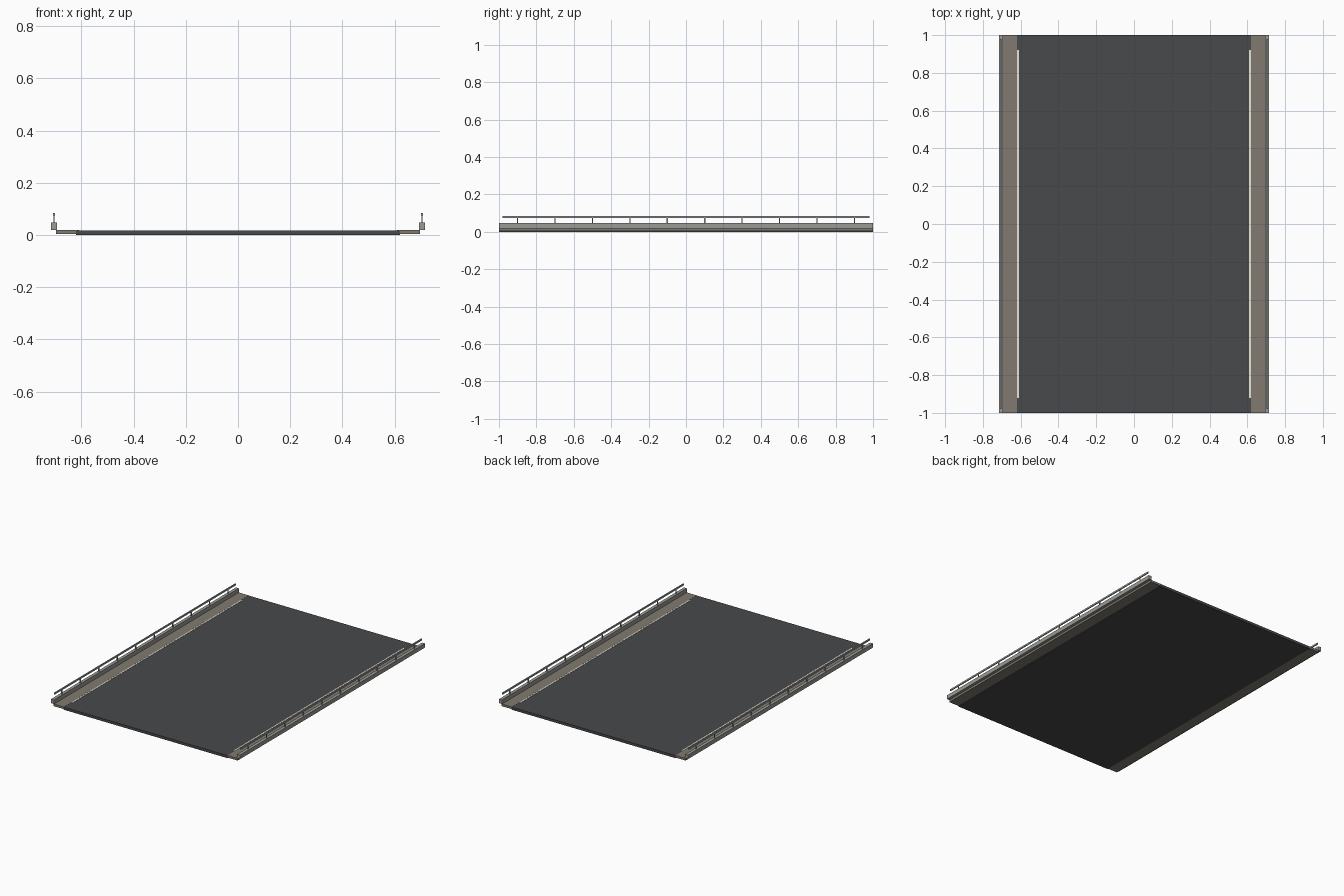
import bpy

if "Cube" in bpy.data.objects:
    bpy.data.objects.remove(bpy.data.objects["Cube"])


def material(name, rgb):
    m = bpy.data.materials.new(name)
    m.diffuse_color = (*rgb, 1)
    m.use_nodes = True
    m.node_tree.nodes["Principled BSDF"].inputs["Base Color"].default_value = m.diffuse_color
    return m


asphalt = material("asphalt", (0.065, 0.067, 0.07))
stone = material("walkway_stone", (0.22, 0.195, 0.16))
concrete = material("concrete", (0.32, 0.32, 0.30))
metal = material("rail_metal", (0.35, 0.37, 0.38))
paint = material("line_paint", (0.8, 0.78, 0.7))


def box(name, x, y, z, mat):
    """Box from (min, max) ranges on each axis."""
    bpy.ops.mesh.primitive_cube_add(size=1, location=[sum(r) / 2 for r in (x, y, z)])
    ob = bpy.context.object
    ob.name = name
    ob.scale = [abs(r[1] - r[0]) for r in (x, y, z)]
    bpy.ops.object.transform_apply(location=False, rotation=False, scale=True)
    ob.data.materials.append(mat)
    return ob


# Road deck
box("road_deck", (-0.62, 0.62), (-1, 1), (0, 0.018), asphalt)

for side, s in (("left", -1), ("right", 1)):
    # Walkway, edge line and parapet along each side
    box(side + "_walkway", (s * 0.62, s * 0.697), (-1, 1), (0.004, 0.019), stone)
    box(side + "_edge_line", (s * 0.61, s * 0.619), (-0.92, 0.92), (0.017, 0.0195), paint)
    box(side + "_parapet", (s * 0.694, s * 0.716), (-1, 1), (0.019, 0.047), concrete)

    # Guard rail on evenly spaced posts
    box(side + "_guard_rail", (s * 0.7015, s * 0.7085), (-0.98, 0.98), (0.074, 0.085), metal)
    for i in range(10):
        y = -0.9 + 0.2 * i
        box(f"{side}_rail_post_{i + 1}", (s * 0.7025, s * 0.7075),
            (y - 0.003, y + 0.003), (0.045, 0.076), metal)
